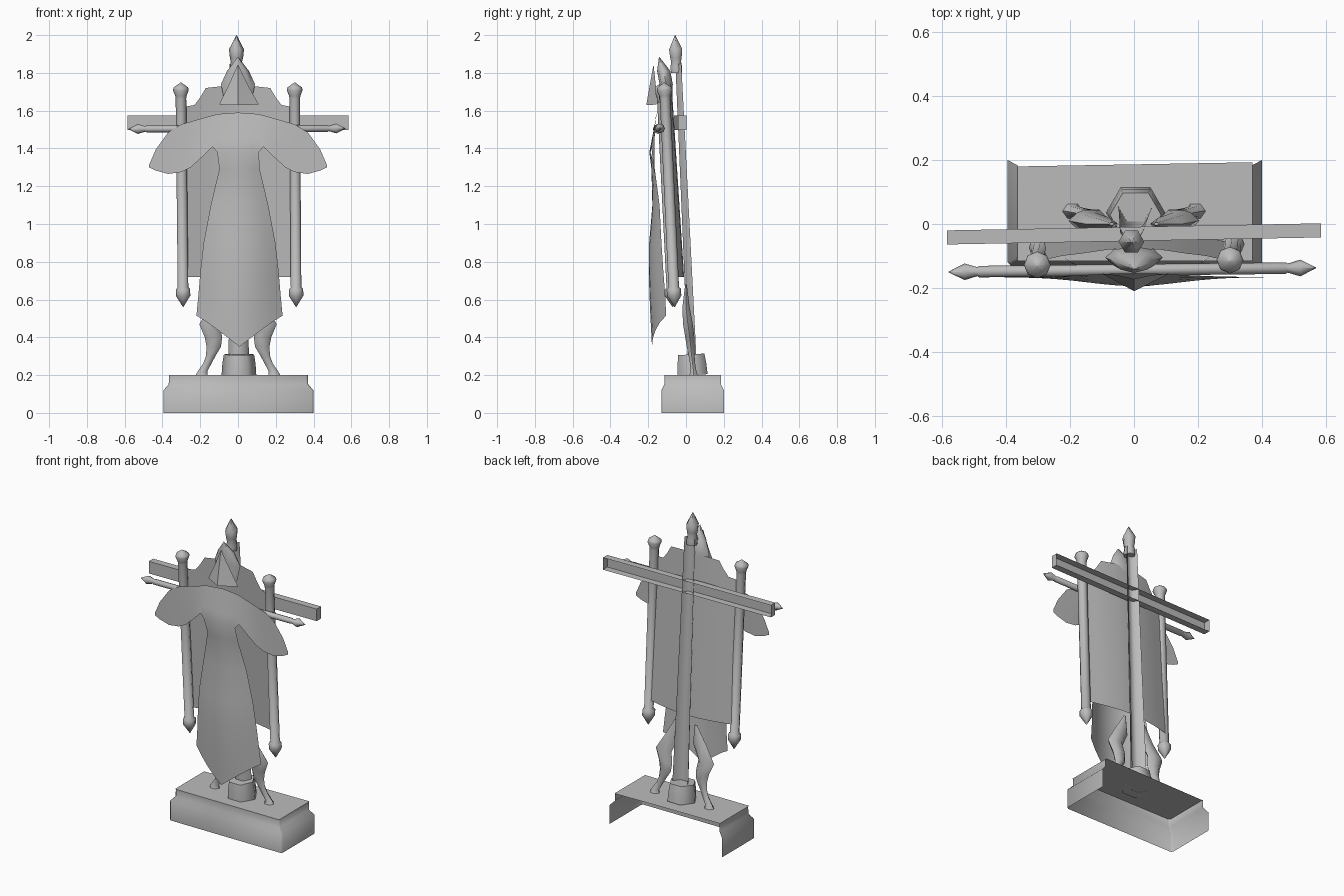
import bpy, bmesh, math
from mathutils import Vector

cube = bpy.data.objects.get("Cube")
if cube:
    bpy.data.objects.remove(cube, do_unlink=True)

grey = bpy.data.materials.new("plain grey")
grey.use_nodes = True
grey.diffuse_color = (0.5, 0.5, 0.5, 1)
grey.node_tree.nodes["Principled BSDF"].inputs["Base Color"].default_value = (0.5, 0.5, 0.5, 1)


def loft(name, *patches, closed=False, caps=False, angle=62):
    """Skin one or more patches, each a list of equally long point rows."""
    bm = bmesh.new()
    for rows in patches:
        vs = [[bm.verts.new(p) for p in row] for row in rows]
        n = len(rows[0])
        for a, b in zip(vs, vs[1:]):
            for i in range(n if closed else n - 1):
                j = (i + 1) % n
                bm.faces.new((a[i], a[j], b[j], b[i]))
        if caps:
            bm.faces.new(vs[0])
            bm.faces.new(vs[-1])
    bmesh.ops.remove_doubles(bm, verts=bm.verts, dist=0.0005)
    bmesh.ops.recalc_face_normals(bm, faces=bm.faces)
    mesh = bpy.data.meshes.new(name)
    bm.to_mesh(mesh)
    bm.free()
    mesh.materials.append(grey)
    for p in mesh.polygons:
        p.use_smooth = True
    mesh.set_sharp_from_angle(angle=math.radians(angle))
    obj = bpy.data.objects.new(name, mesh)
    bpy.context.scene.collection.objects.link(obj)


def turned(name, start, end, profile, sides=8, front_only=False):
    """Turned shape along an axis; profile holds (distance, radius)."""
    start, axis = Vector(start), (Vector(end) - Vector(start)).normalized()
    u = axis.cross(Vector((0, 1, 0))).normalized()
    w = axis.cross(u)
    count = sides // 2 + 1 if front_only else sides
    rows = []
    for d, r in profile:
        c = start + axis * d
        rows.append([c + r * (math.cos(a) * u + math.sin(a) * w)
                     for a in (2 * math.pi * i / sides for i in range(count))])
    loft(name, rows, closed=not front_only, caps=not front_only)


# Plinth: open at the back and underneath
rows = []
for z, hx, front in ((0, 0.395, -0.13), (0.12, 0.395, -0.13), (0.15, 0.367, -0.115), (0.2, 0.365, -0.115)):
    back = 0.2 if hx > 0.38 else 0.185
    rows.append([(-hx, back, z), (-hx, front + 0.01, z), (-hx + 0.01, front, z),
                 (0.003, front, z), (hx - 0.005, front, z), (hx + 0.005, front + 0.01, z), (hx + 0.005, back, z)])
loft("plinth_sides", rows)
loft("plinth_top", [[(-0.365, -0.115, 0.2), (0.37, -0.115, 0.2)],
                    [(-0.365, 0.18, 0.2), (0.37, 0.193, 0.2)]])

# Pole socket, open-backed pole and finial
turned("pole_socket", (0.005, 0.035, 0.2), (0.005, 0.028, 0.31),
       [(0, 0.092), (0.06, 0.088), (0.11, 0.08)], 6)
turned("main_pole", (0.005, 0.06, 0.2), (-0.008, -0.025, 1.85),
       [(0, 0.055), (0.6, 0.047), (1.65, 0.036)], 6, front_only=True)
turned("pole_finial", (-0.008, -0.05, 1.8), (-0.008, -0.058, 2),
       [(0, 0.034), (0.03, 0.036), (0.06, 0.03), (0.08, 0.035), (0.125, 0.04), (0.2, 0.001)], 6)

# Crossbeam, slightly skewed and open at the back
ends = ((-0.585, -0.042), (0.585, -0.02))
loft("crossbeam", [[(x, y + 0.022, 1.497), (x, y - 0.022, 1.497), (x, y - 0.022, 1.574), (x, y + 0.022, 1.574)]
                   for x, y in ends])
for name, (x, y) in zip(("right_beam_end", "left_beam_end"), ends):
    loft(name, [[(x, y - 0.022, z), (x, y + 0.022, z)] for z in (1.497, 1.574)])

# Sleeve rod with a pointed tip at each end
rod_l, rod_r = (-0.58, -0.15, 1.503), (0.57, -0.137, 1.506)
for name, a, b in (("right_rod", rod_l, rod_r), ("left_rod", rod_r, rod_l)):
    turned(name, a, b, [(0, 0.001), (0.05, 0.026), (0.09, 0.014), (0.095, 0.018), (0.575, 0.018)], 8)

# Upright side rods with end knobs
for name, bottom, top in (("right_side_rod", (-0.29, -0.07, 0.56), (-0.303, -0.13, 1.75)),
                          ("left_side_rod", (0.308, -0.06, 0.56), (0.3, -0.115, 1.75))):
    turned(name, bottom, top,
           [(0, 0.001), (0.06, 0.038), (0.095, 0.038), (0.105, 0.028), (1.105, 0.028),
            (1.12, 0.03), (1.15, 0.042), (1.165, 0.038), (1.19, 0.002)], 8)

# Rear banner with a stepped top edge, bowed backwards in the middle
tops = ((0.285, 1.62), (0.23, 1.63), (0.2, 1.67), (0.17, 1.72), (0.08, 1.73), (0, 1.73))
edge = [(-x, z) for x, z in tops] + [(x, z) for x, z in reversed(tops[:-1])]
rows = []
for k in range(5):
    row = []
    for x, top in edge:
        z = 0.72 + (top - 0.72) * k / 4
        bow = 0.045 * math.cos(x / 0.285 * math.pi / 2)
        row.append((x, -0.055 - 0.065 * (z - 0.72) + bow, z))
    rows.append(row)
loft("rear_banner", rows)

# Robe shoulders and sleeves: |x|, top z, bottom z
span = [(0.47, 1.315, 1.3), (0.435, 1.395, 1.283), (0.37, 1.485, 1.265), (0.3, 1.528, 1.275),
        (0.25, 1.542, 1.3), (0.19, 1.56, 1.355), (0.135, 1.575, 1.41)]
span += [(0.11 * f, 1.59 - 0.008 * f, 1.38) for f in (1, 0.75, 0.5, 0.25, 0)]
span = [(-x, a, b) for x, a, b in span] + list(reversed(span[:-1]))
shoulders = []
for k in range(4):
    t = k / 3
    row = []
    for x, a, b in span:
        middle = math.exp(-(x / 0.2) ** 2)
        row.append((x, -0.166 + middle * (0.012 - 0.04 * t), a + (b - a) * t))
    shoulders.append(row)

# Robe body, sewn to the shoulders: z, half width, middle y, side y, droop of the middle
body = ((1.29, 0.107, -0.183, -0.165, 0), (1.1, 0.152, -0.178, -0.14, 0),
        (0.9, 0.19, -0.195, -0.13, 0), (0.75, 0.207, -0.197, -0.12, 0.02),
        (0.62, 0.218, -0.19, -0.11, 0.08), (0.515, 0.228, -0.18, -0.105, 0.165))
skirt = [[p for p in shoulders[-1] if abs(p[0]) < 0.12]]
for z, w, ym, ys, droop in body:
    skirt.append([(0.008 + u * w, ym + (ys - ym) * u * u, z - droop * (1 - abs(u)) ** 1.1)
                  for u in (i / 4 for i in range(-4, 5))])
loft("robe", shoulders, skirt, angle=80)

# Folded face plate and pointed hood
loft("face_plate", [[(-0.1, -0.155, 1.632), (0, -0.21, 1.63), (0.11, -0.155, 1.632)],
                    [(-0.05, -0.16, 1.735), (0, -0.192, 1.735), (0.053, -0.16, 1.735)],
                    [(0, -0.172, 1.845)] * 3], angle=25)
rows = []
for z, w, y, d in ((1.64, 0.07, -0.11, 0.035), (1.74, 0.09, -0.105, 0.035),
                   (1.81, 0.058, -0.118, 0.035), (1.885, 0.001, -0.142, 0.001)):
    rows.append([(w * math.cos(a), y + d * math.sin(a), z)
                 for a in (math.pi * i / 4 for i in range(8))])
loft("hood", rows, closed=True)

# Clawed legs with flared knees: x, half width, y, half depth, z
leg = ((0.07, 0.008, 0.0, 0.005, 0.68), (0.1, 0.05, 0.0, 0.022, 0.56), (0.15, 0.055, 0.01, 0.03, 0.47),
       (0.13, 0.046, 0.02, 0.028, 0.4), (0.128, 0.038, 0.025, 0.024, 0.35), (0.145, 0.025, 0.03, 0.018, 0.3),
       (0.163, 0.022, 0.035, 0.016, 0.26), (0.188, 0.025, 0.04, 0.018, 0.22), (0.192, 0.032, 0.04, 0.026, 0.2))
for name, s in (("left_leg", 1), ("right_leg", -1)):
    loft(name, [[(s * (x + w * math.cos(a)), y + d * math.sin(a), z)
                 for a in (math.pi * i / 3 for i in range(6))] for x, w, y, d, z in leg],
         closed=True, caps=True)
